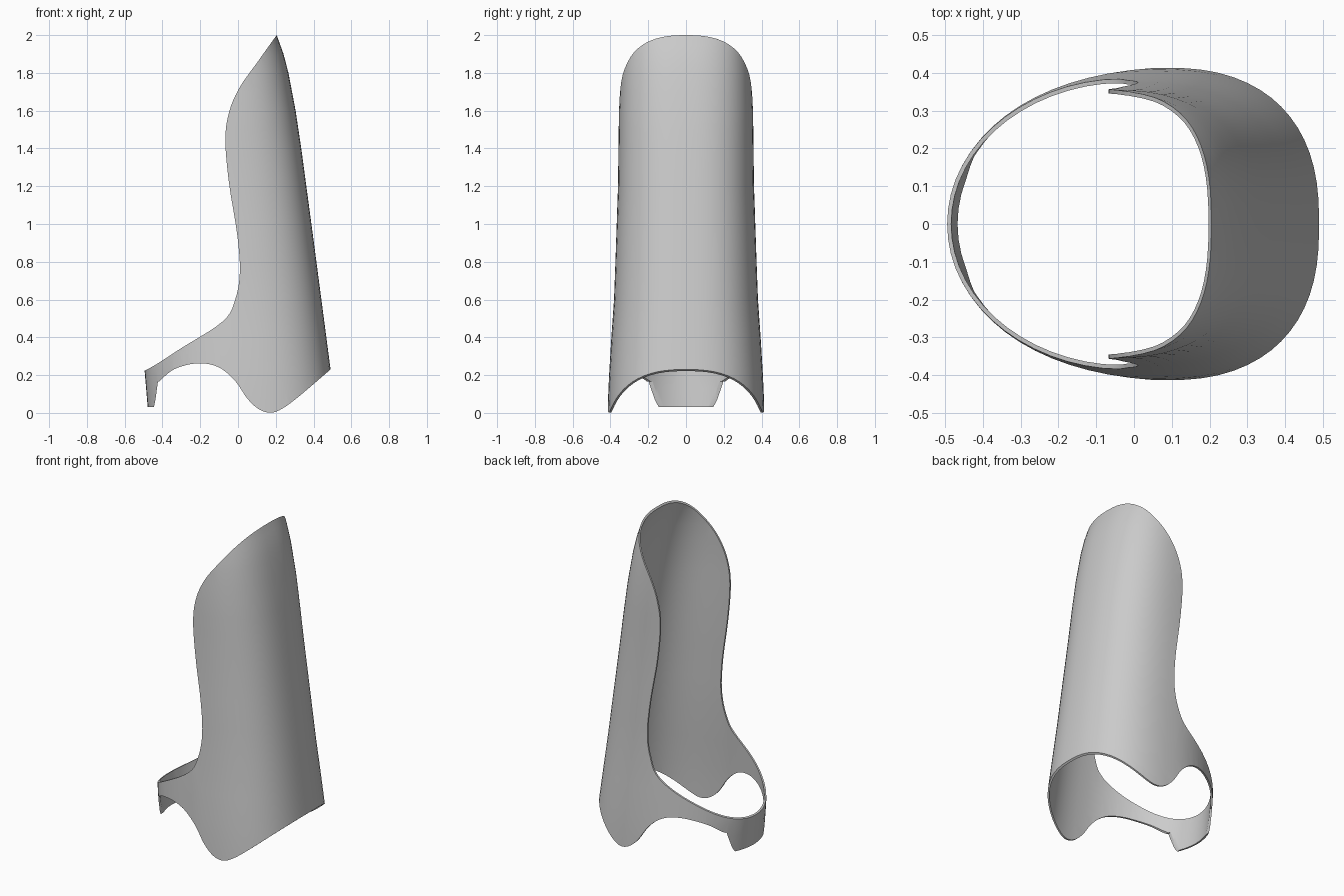
import bpy, bmesh
from math import sin, cos, pi

if "Cube" in bpy.data.objects:
    bpy.data.objects.remove(bpy.data.objects["Cube"])


def lerp_table(table, z):
    # piecewise linear lookup
    for (z0, v0), (z1, v1) in zip(table, table[1:]):
        if z <= z1:
            return v0 + (v1 - v0) * (z - z0) / (z1 - z0)
    return table[-1][1]


def smooth_path(pts, steps=5):
    # Catmull-Rom curve through the points
    p = [pts[0]] + pts + [pts[-1]]
    out = []
    for a, b, c, d in zip(p, p[1:], p[2:], p[3:]):
        for k in range(steps):
            t = k / steps
            out.append(tuple(0.5 * (2 * q + (r - o) * t + (2 * o - 5 * q + 4 * r - s) * t * t
                                    + (3 * q - o - 3 * r + s) * t ** 3)
                             for o, q, r, s in zip(a, b, c, d)))
    return out + [pts[-1]]


def new_object(name, bm):
    mesh = bpy.data.meshes.new(name)
    bm.to_mesh(mesh)
    bm.free()
    ob = bpy.data.objects.new(name, mesh)
    bpy.context.collection.objects.link(ob)
    return ob


# Height tables: shin line, half width, heel line
FRONT = [(-.1, .533), (.23, .49), (.9, .402), (1.4, .335), (1.6, .305), (1.8, .267), (1.9, .241), (2.0, .205), (2.15, .13)]
WIDTH = [(-.1, .418), (.1, .412), (.3, .402), (.6, .381), (1.2, .36), (1.6, .355), (1.8, .347), (2.0, .33), (2.15, .31)]
BACK = [(-.1, -.47), (.03, -.478), (.23, -.495), (2.15, -.495)]
LEVELS = [-.08, .03, .13, .23, .4, .6, .8, 1.0, 1.2, 1.4, 1.5, 1.6, 1.7, 1.8, 1.85, 1.9, 1.95, 2.0, 2.1]
SIDES = 64

# Tapered tube: squarish at the shin, round at the heel
bm = bmesh.new()
rings = []
for z in LEVELS:
    xc = .05 - .07 * z
    xf, w, xb = (lerp_table(t, z) for t in (FRONT, WIDTH, BACK))
    ring = []
    for i in range(SIDES):
        a = 2 * pi * i / SIDES
        c, s = cos(a), sin(a)
        n = 2.5 if c > 0 else 2
        e = 2 / n
        x = xc + (xf - xc) * abs(c) ** e if c > 0 else xc - (xc - xb) * abs(c)
        y = w * abs(s) ** e * (1 if s > 0 else -1)
        ring.append(bm.verts.new((x, y, z)))
    rings.append(ring)
for lo, hi in zip(rings, rings[1:]):
    for i in range(SIDES):
        j = (i + 1) % SIDES
        bm.faces.new((lo[i], lo[j], hi[j], hi[i]))
guard = new_object("shin_guard_shell", bm)
sol = guard.modifiers.new("thickness", 'SOLIDIFY')
sol.thickness = .011
sol.offset = -1

# Side outline: upper rim, heel tab, then ankle lobe
upper = smooth_path([(.27, 2.087), (.205, 2.0), (.1, 1.853), (.01, 1.725), (-.045, 1.6), (-.067, 1.45), (-.048, 1.22),
                     (-.005, .95), (.01, .75), (-.015, .6), (-.08, .485), (-.3, .343), (-.485, .228), (-.6, .2)])
tab = [(-.6, .03), (-.445, .03), (-.437, .07), (-.424, .165)]
lower = smooth_path([(-.418, .165), (-.34, .23), (-.22, .262), (-.11, .245), (-.02, .175), (.05, .075), (.11, .02),
                     (.17, .001), (.23, .02), (.32, .085), (.49, .23), (.62, .34)])
outline = upper + tab + lower + [(.62, 2.087)]

# Trim the tube with the extruded outline
bm = bmesh.new()
face = bm.faces.new([bm.verts.new((x, -.6, z)) for x, z in outline])
ext = bmesh.ops.extrude_face_region(bm, geom=[face])["geom"]
bmesh.ops.translate(bm, vec=(0, 1.2, 0), verts=[v for v in ext if isinstance(v, bmesh.types.BMVert)])
bmesh.ops.recalc_face_normals(bm, faces=bm.faces)
cutter = new_object("outline_cutter", bm)
cutter.hide_render = True
trim = guard.modifiers.new("trim", 'BOOLEAN')
trim.operation = 'INTERSECT'
trim.solver = 'EXACT'
trim.object = cutter

bpy.context.view_layer.objects.active = guard
guard.select_set(True)
cutter.select_set(False)
for m in list(guard.modifiers):
    bpy.ops.object.modifier_apply(modifier=m.name)
bpy.data.objects.remove(cutter)
bpy.ops.object.shade_smooth_by_angle(angle=.5)
